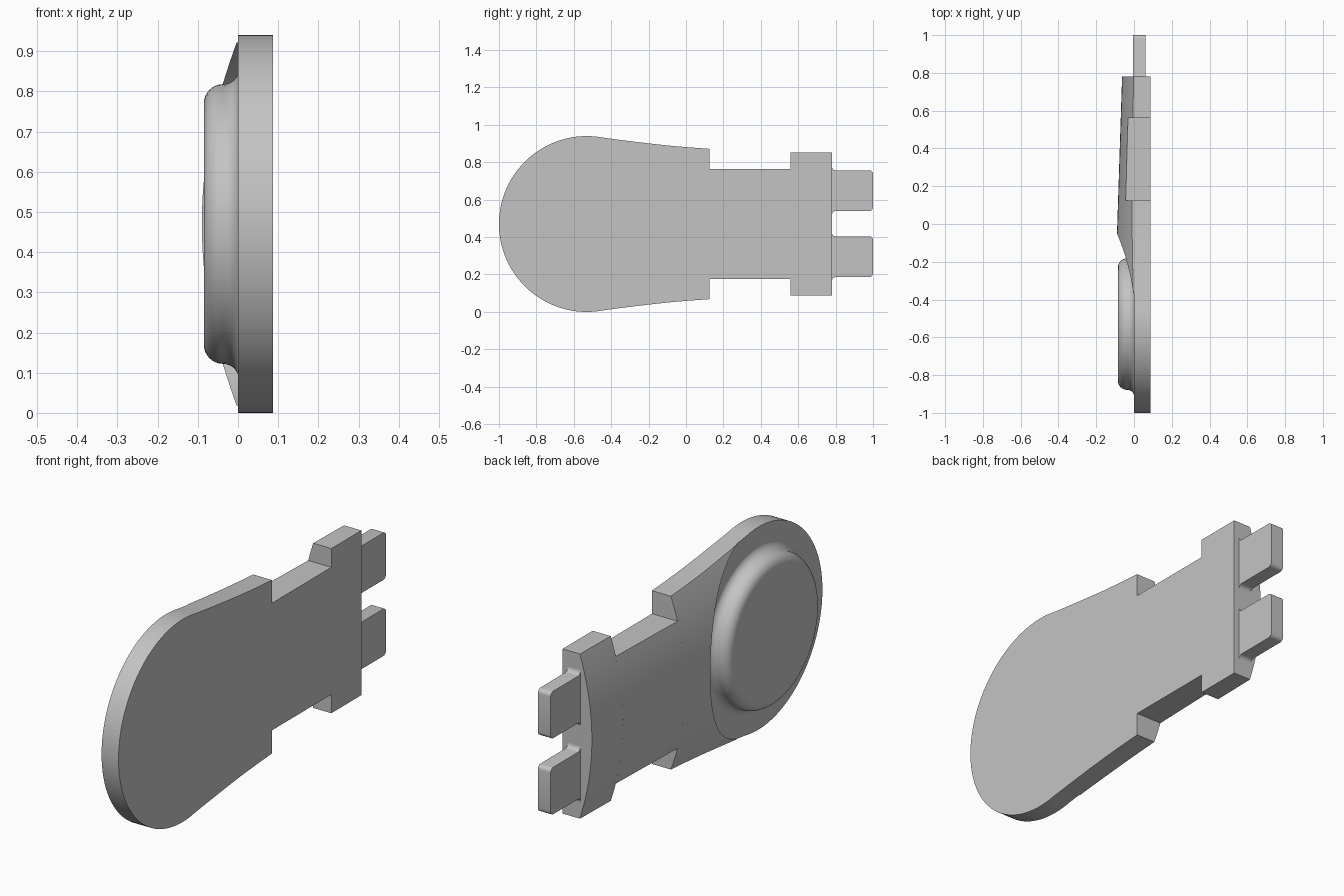
import bpy, bmesh, math
from mathutils import Matrix, Vector

if "Cube" in bpy.data.objects:
    bpy.data.objects.remove(bpy.data.objects["Cube"], do_unlink=True)

MID = 0.47           # height of the long axis
DISC_Y, DISC_R = -0.53, 0.47
FRONT_X = 0.087      # flat face

grey = bpy.data.materials.new("plain grey")
grey.use_nodes = True
grey.diffuse_color = (0.55, 0.55, 0.55, 1)
grey.node_tree.nodes["Principled BSDF"].inputs["Base Color"].default_value = grey.diffuse_color


def finish(name, bm):
    bmesh.ops.recalc_face_normals(bm, faces=bm.faces)
    mesh = bpy.data.meshes.new(name)
    bm.to_mesh(mesh)
    bm.free()
    mesh.materials.append(grey)
    obj = bpy.data.objects.new(name, mesh)
    bpy.context.collection.objects.link(obj)
    return obj


def activate(obj):
    bpy.ops.object.select_all(action="DESELECT")
    obj.select_set(True)
    bpy.context.view_layer.objects.active = obj


def smooth(obj):
    activate(obj)
    bpy.ops.object.shade_smooth_by_angle(angle=math.radians(32))


def cut(obj, cutter):
    cutter.hide_render = True
    mod = obj.modifiers.new("cut", "BOOLEAN")
    mod.operation, mod.solver, mod.object = "DIFFERENCE", "EXACT", cutter
    activate(obj)
    bpy.ops.object.modifier_apply(modifier=mod.name)
    bpy.data.objects.remove(cutter, do_unlink=True)


def arc(cy, cz, r, start, end, n):
    return [(cy + r * math.cos(math.radians(start + (end - start) * i / n)),
             cz + r * math.sin(math.radians(start + (end - start) * i / n)))
            for i in range(n + 1)]


# Body: half widths along y, lofted with a domed back
stations = arc(DISC_Y, 0, DISC_R, 179.5, 79, 40)
stations += [(-0.37, 0.452), (-0.29, 0.442), (-0.2, 0.431), (-0.1, 0.42), (0.0, 0.411), (0.125, 0.402),
             (0.125, 0.295), (0.56, 0.295), (0.56, 0.382), (0.78, 0.382)]
COLS = 28


def dome(y, w):
    peak = 0.0884 - 0.0325 * y
    reach = 0.436 - 0.065 * y
    return -max(peak * (1 - (w / reach) ** 2), 0.002)


bm = bmesh.new()
rings = []
for y, half in stations:
    widths = [half * (2 * i / COLS - 1) for i in range(COLS + 1)]
    ring = [bm.verts.new((dome(y, w), y, MID + w)) for w in widths]
    ring += [bm.verts.new((FRONT_X, y, MID + s * half)) for s in (1, -1)]
    rings.append(ring)
for a, b in zip(rings, rings[1:]):
    for i in range(len(a)):
        j = (i + 1) % len(a)
        bm.faces.new((a[i], a[j], b[j], b[i]))
bm.faces.new(rings[0])
bm.faces.new(rings[-1])
body = finish("body", bm)

# Round recess that leaves a curved wall at the end of the domed handle
bm = bmesh.new()
bmesh.ops.create_cone(bm, cap_ends=True, segments=128, radius1=0.48, radius2=0.48, depth=0.4,
                      matrix=Matrix.Translation((-0.2, DISC_Y, MID)) @ Matrix.Rotation(math.pi / 2, 4, "Y"))
cut(body, finish("recess_cutter", bm))

# Rounded blind dimple in the flat face
bm = bmesh.new()
bmesh.ops.create_uvsphere(bm, u_segments=40, v_segments=24, radius=0.07,
                          matrix=Matrix.Translation((FRONT_X, DISC_Y, MID)) @ Matrix.Rotation(math.pi / 2, 4, "Y"))
cut(body, finish("dimple_cutter", bm))
smooth(body)

# Raised round pad with rounded rim and flared foot, turned around the x axis
profile = [(0, -0.085)] + arc(0.30, -0.037, 0.048, -90, 0, 8) + arc(0.387, -0.037, 0.039, 180, 90, 8)
bm = bmesh.new()
verts = [bm.verts.new((x, DISC_Y, MID + r)) for r, x in profile]
edges = [bm.edges.new(pair) for pair in zip(verts, verts[1:])]
bmesh.ops.spin(bm, geom=verts + edges, cent=Vector((0, DISC_Y, MID)), axis=(1, 0, 0),
               angle=2 * math.pi, steps=96, use_merge=True)
bmesh.ops.remove_doubles(bm, verts=bm.verts, dist=0.0001)
smooth(finish("round_pad", bm))

# Two prongs with rounded tips and flared roots
HALF, ROUND = 0.109, 0.02
side = arc(0.80, HALF + ROUND, ROUND, 180, 270, 5) + arc(1 - ROUND, HALF - ROUND, ROUND, 90, 0, 5)
outline = [(0.77, HALF + ROUND)] + side
outline += [(y, -w) for y, w in reversed(outline)]
for name, z in (("lower_prong", MID - 0.175), ("upper_prong", MID + 0.178)):
    bm = bmesh.new()
    face = bm.faces.new([bm.verts.new((-0.005, y, z + w)) for y, w in outline])
    moved = bmesh.ops.extrude_face_region(bm, geom=[face], use_keep_orig=True)["geom"]
    bmesh.ops.translate(bm, vec=(0.065, 0, 0), verts=[v for v in moved if isinstance(v, bmesh.types.BMVert)])
    smooth(finish(name, bm))
